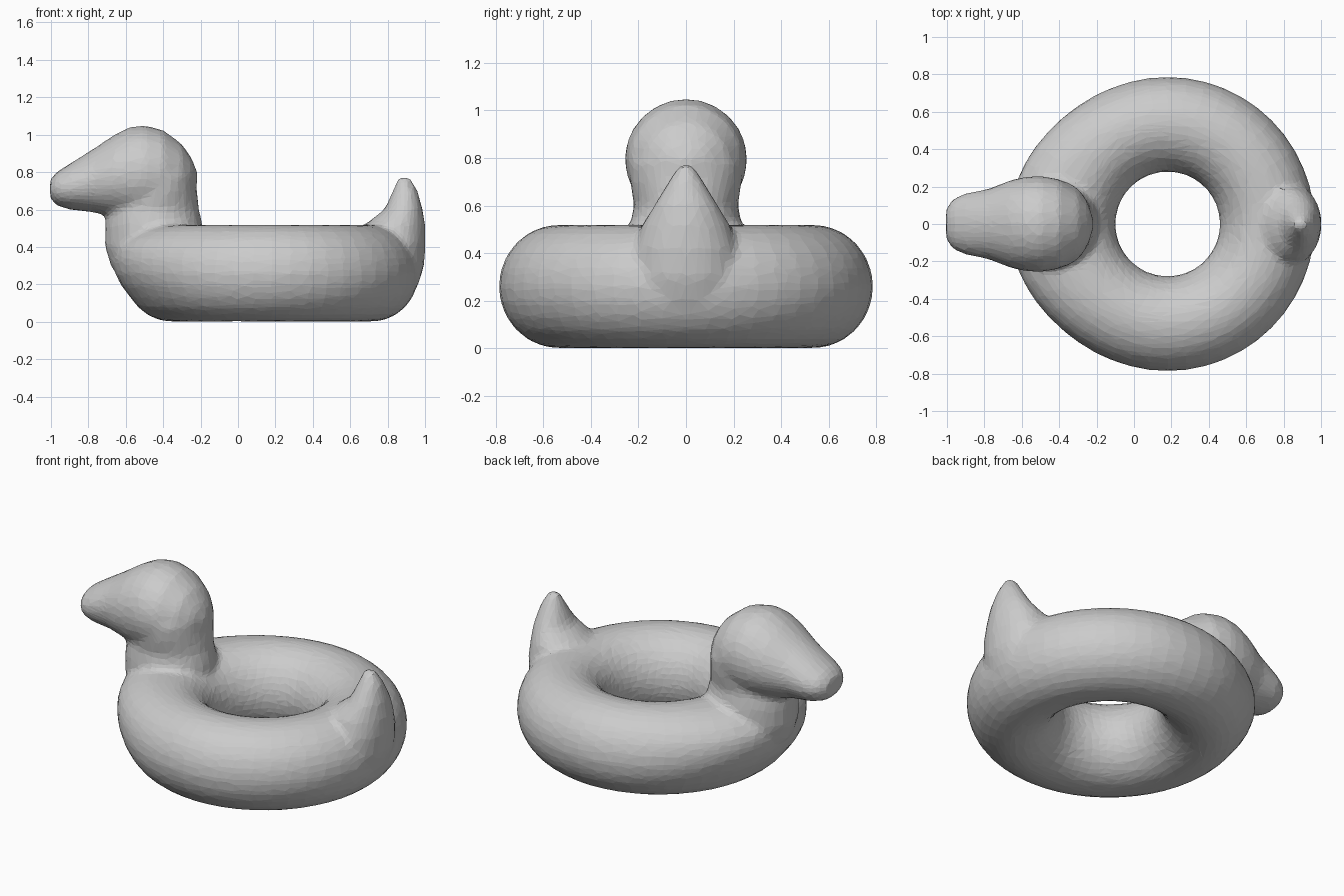
import bpy
import bmesh
from math import cos, sin, tau

if "Cube" in bpy.data.objects:
    bpy.data.objects.remove(bpy.data.objects["Cube"], do_unlink=True)

vinyl = bpy.data.materials.new("grey_vinyl")
vinyl.use_nodes = True
grey = (0.6, 0.6, 0.6, 1)
vinyl.diffuse_color = grey
vinyl.node_tree.nodes["Principled BSDF"].inputs["Base Color"].default_value = grey

bm = bmesh.new()


def bridge(rings, closed=False):
    """Join rings of vertices with quads, capping the ends of an open loft."""
    n = len(rings[0])
    for i in range(len(rings) if closed else len(rings) - 1):
        a, b = rings[i], rings[(i + 1) % len(rings)]
        for j in range(n):
            k = (j + 1) % n
            bm.faces.new((a[j], a[k], b[k], b[j]))
    if not closed:
        bm.faces.new(rings[0][::-1])
        bm.faces.new(rings[-1])


def loft(sections, place, sides=24):
    """Loft ellipses; place(section, c, s) gives one point of a section."""
    bridge([[bm.verts.new(place(sec, cos(tau * j / sides), sin(tau * j / sides)))
             for j in range(sides)] for sec in sections])


def upright(sec, c, s):
    z, x0, x1, ry = sec
    return ((x0 + x1) / 2 + (x1 - x0) / 2 * c, ry * s, z)


def lengthwise(sec, c, s):
    x, low, high, ry = sec
    return (x, ry * c, (low + high) / 2 + (high - low) / 2 * s)


# Swim ring, with the chest pushed forward
rings = []
for i in range(48):
    a = tau * i / 48
    ring = []
    for j in range(24):
        b = tau * j / 24
        r, z = 0.533 + 0.254 * cos(b), 0.26 + 0.26 * sin(b)
        chest = max(0, -cos(a)) ** 4 * max(0, cos(b)) ** 0.5
        r += 0.1 * chest * min(1, max(0, (z - 0.12) / 0.28))
        ring.append(bm.verts.new((0.18 + r * cos(a), r * sin(a), z)))
    rings.append(ring)
bridge(rings, closed=True)

# Head and bill: x, bottom, top, half width
loft([(-1.005, 0.66, 0.76, 0.08), (-0.97, 0.62, 0.80, 0.135),
      (-0.90, 0.60, 0.845, 0.165), (-0.78, 0.585, 0.92, 0.188),
      (-0.66, 0.56, 1.0, 0.235), (-0.58, 0.54, 1.04, 0.253),
      (-0.50, 0.54, 1.05, 0.258), (-0.40, 0.55, 1.025, 0.24),
      (-0.30, 0.60, 0.95, 0.18), (-0.245, 0.68, 0.87, 0.11),
      (-0.218, 0.74, 0.80, 0.03)], lengthwise)

# Neck: z, front x, back x, half width
loft([(0.2, -0.58, -0.25, 0.2), (0.3, -0.68, -0.2, 0.23),
      (0.4, -0.712, -0.18, 0.24), (0.52, -0.712, -0.19, 0.235),
      (0.6, -0.70, -0.208, 0.22), (0.7, -0.64, -0.22, 0.235),
      (0.78, -0.6, -0.225, 0.235)], upright)

# Tail: z, front x, back x, half width
loft([(0.2, 0.75, 0.965, 0.18), (0.3, 0.72, 0.995, 0.21),
      (0.42, 0.68, 1.003, 0.215), (0.52, 0.68, 1.0, 0.185),
      (0.6, 0.783, 0.988, 0.135), (0.7, 0.828, 0.96, 0.075),
      (0.775, 0.855, 0.92, 0.025)], upright)

bmesh.ops.recalc_face_normals(bm, faces=bm.faces)
mesh = bpy.data.meshes.new("duck_swim_ring")
bm.to_mesh(mesh)
bm.free()
mesh.materials.append(vinyl)
duck = bpy.data.objects.new("duck_swim_ring", mesh)
bpy.context.collection.objects.link(duck)

# Fuse the parts, soften the joins and reduce to flat facets
fuse = duck.modifiers.new("fuse", "REMESH")
fuse.mode = "VOXEL"
fuse.voxel_size = 0.02
soften = duck.modifiers.new("soften", "SMOOTH")
soften.factor = 0.5
soften.iterations = 6
facets = duck.modifiers.new("facets", "DECIMATE")
facets.ratio = 0.14
